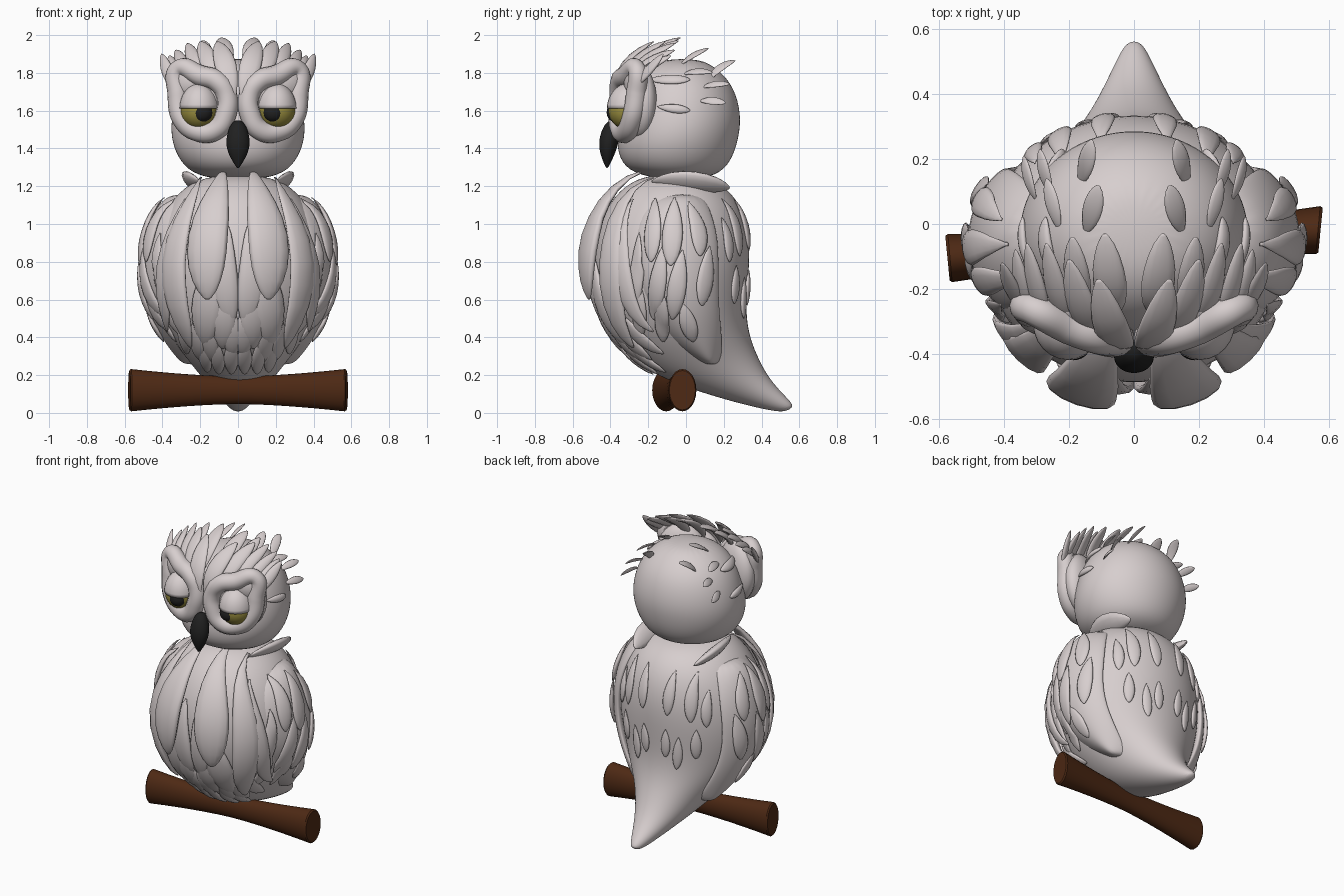
import bpy, bmesh, math
from mathutils import Vector, Matrix
from mathutils.bvhtree import BVHTree

if "Cube" in bpy.data.objects:
    bpy.data.objects.remove(bpy.data.objects["Cube"])


def material(name, rgb):
    m = bpy.data.materials.new(name)
    m.diffuse_color = (*rgb, 1)
    m.use_nodes = True
    m.node_tree.nodes["Principled BSDF"].inputs["Base Color"].default_value = m.diffuse_color
    return m


PLUME = material("plumage", (0.68, 0.62, 0.62))
BROWN = material("bark", (0.075, 0.022, 0.007))
YELLOW = material("iris", (0.32, 0.27, 0.05))
BLACK = material("black", (0.015, 0.015, 0.015))


def finish(bm, name, mat, subsurf=0):
    bmesh.ops.recalc_face_normals(bm, faces=bm.faces)
    me = bpy.data.meshes.new(name)
    bm.to_mesh(me)
    bm.free()
    me.materials.append(mat)
    me.polygons.foreach_set("use_smooth", [True] * len(me.polygons))
    ob = bpy.data.objects.new(name, me)
    bpy.context.collection.objects.link(ob)
    if subsurf:
        ob.modifiers.new("smooth", 'SUBSURF').levels = subsurf
        ob.modifiers["smooth"].render_levels = subsurf
    return ob


def loft(name, rings, mat=PLUME, subsurf=0, side=1):
    bm = bmesh.new()
    vs = [[bm.verts.new((p[0] * side, p[1], p[2])) for p in r] for r in rings]
    n = len(vs[0])
    for a, b in zip(vs, vs[1:]):
        for i in range(n):
            bm.faces.new((a[i], a[(i + 1) % n], b[(i + 1) % n], b[i]))
    bm.faces.new(vs[0])
    bm.faces.new(vs[-1])
    return finish(bm, name, mat, subsurf)


def angles(n):
    return [2 * math.pi * i / n for i in range(n)]


def eased(n):
    return [(1 - math.cos(math.pi * i / (n - 1))) / 2 for i in range(n)]


def sections(rows, n=24):
    """Rows of front y, front z, back y, back z, half width."""
    rings = []
    for fy, fz, by, bz, rx in rows:
        rings.append([Vector((rx * math.sin(a),
                              (fy + by) / 2 + (by - fy) / 2 * math.cos(a),
                              (fz + bz) / 2 + (bz - fz) / 2 * math.cos(a))) for a in angles(n)])
    return rings


def ball(name, c, r, mat, side=1, cut=None, turn=0):
    bm = bmesh.new()
    bmesh.ops.create_uvsphere(bm, u_segments=24, v_segments=16, radius=1)
    bm.transform(Matrix.Translation((c[0] * side, c[1], c[2])) @ Matrix.Rotation(turn * side, 4, 'Z')
                 @ Matrix.Diagonal((*r, 1)))
    if cut is not None:
        g = bm.verts[:] + bm.edges[:] + bm.faces[:]
        bmesh.ops.bisect_plane(bm, geom=g, plane_co=(0, 0, cut), plane_no=(0, 0, 1), clear_inner=True)
        bmesh.ops.holes_fill(bm, edges=[e for e in bm.edges if e.is_boundary])
    return finish(bm, name, mat)


SIDES = ((1, "right"), (-1, "left"))

# body running into the tail
body = loft("body_and_tail", sections([
    (-.14, 1.265, .04, 1.25, .10), (-.29, 1.235, .19, 1.22, .25), (-.41, 1.12, .30, 1.10, .375),
    (-.485, .95, .345, .92, .45), (-.50, .75, .335, .72, .475), (-.46, .55, .32, .55, .435),
    (-.38, .38, .335, .42, .36), (-.20, .21, .375, .31, .25), (.04, .12, .43, .2, .165),
    (.26, .055, .495, .12, .10), (.45, .01, .555, .06, .05), (.525, .005, .57, .03, .025)]), subsurf=2)

# head
head = loft("head", sections([
    (-.10, 1.875, .08, 1.875, .10), (-.22, 1.835, .18, 1.815, .22), (-.31, 1.73, .26, 1.72, .31),
    (-.35, 1.58, .295, 1.58, .355), (-.37, 1.45, .285, 1.47, .36), (-.36, 1.35, .255, 1.36, .325),
    (-.29, 1.265, .19, 1.265, .25), (-.1, 1.235, .05, 1.235, .1)]), subsurf=2)

# wings hugging the body: front edge y, back edge y, z, centre x, half thickness
wing_rings = []
for fy, by, z, xc, t in ((-.12, .08, 1.16, .33, .03), (-.23, .13, 1.09, .395, .05), (-.28, .18, .92, .45, .055),
                         (-.27, .175, .72, .47, .055), (-.21, .18, .54, .435, .05),
                         (-.11, .195, .39, .36, .045), (.04, .19, .285, .295, .03), (.1, .17, .255, .27, .015)):
    wing_rings.append([Vector((xc + t * math.sin(a) - .07 * math.cos(a) ** 2,
                               (fy + by) / 2 + (by - fy) / 2 * math.cos(a), z)) for a in angles(16)])
wings = [loft("wing_" + n, wing_rings, subsurf=2, side=s) for s, n in SIDES]

# surface used to lay feathers on
bpy.context.view_layer.update()
deps = bpy.context.evaluated_depsgraph_get()


def surface(*obs):
    vs, fs = [], []
    for ob in obs:
        me = ob.evaluated_get(deps).to_mesh()
        base = len(vs)
        vs += [v.co.copy() for v in me.vertices]
        fs += [[base + i for i in p.vertices] for p in me.polygons]
    return BVHTree.FromPolygons(vs, fs)


skin = surface(body, wings[0])
head_skin = surface(head)


def feather(name, pts, norms, width, thick):
    """Flat rounded teardrop following a path; mirrored to both sides."""
    rings, n = [], len(pts)
    for i, t in enumerate(eased(n)):
        k = max(.015, math.sin(math.pi * t ** 1.25)) ** .55
        tan = (pts[min(i + 1, n - 1)] - pts[max(i - 1, 0)]).normalized()
        across = tan.cross(norms[i]).normalized()
        up = across.cross(tan)
        rings.append([pts[i] + across * width * k * math.cos(a) + up * thick * k * math.sin(a)
                      for a in angles(12)])
    for s, side in SIDES:
        loft(f"{name}_{side}", rings, side=s)


def laid(name, axis, rows, tree=skin, n=13, flare=0.0):
    """Feathers projected on a surface: u0, z0, u1, z1, half width, lift, bow."""
    for j, (u0, z0, u1, z1, w, lift, bow) in enumerate(rows):
        pts, norms = [], []
        for t in eased(n):
            u, z = u0 + (u1 - u0) * t + bow * math.sin(math.pi * t), z0 + (z1 - z0) * t
            o = {'front': (u, -2, z), 'back': (u, 2, z), 'side': (2, u, z)}[axis]
            d = {'front': (0, 1, 0), 'back': (0, -1, 0), 'side': (-1, 0, 0)}[axis]
            loc, nor, _, _ = tree.ray_cast(Vector(o), Vector(d))
            if loc is None:
                loc, nor, _, _ = tree.find_nearest(Vector(o) + Vector(d) * 1.7)
            if nor.dot(Vector(d)) > 0:
                nor = -nor
            pts.append(loc + nor * lift - Vector(d) * flare * t)
            norms.append(nor)
        feather(f"{name}_{j + 1}", pts, norms, w, max(.014, w * .33))


# breast and belly feathers
laid("breast_feather", 'front', [
    (.07, 1.255, .15, .61, .112, .04, .035), (.19, 1.225, .24, .36, .085, .022, .11),
    (.27, 1.12, .36, .44, .06, .02, .06)], flare=.035)
laid("belly_feather", 'front', [
    (.10, .85, .17, .36, .085, .015, .02), (.05, .98, .035, .48, .075, .02, .03),
    (.07, .72, .08, .35, .07, .014, 0), (.03, .55, .03, .31, .05, .014, 0),
    (.15, .52, .14, .28, .05, .012, 0), (.22, .50, .20, .29, .05, .012, 0), (.29, .52, .27, .32, .045, .01, 0),
    (.035, .40, .035, .215, .038, .012, 0), (.11, .39, .10, .215, .038, .012, 0),
    (.18, .38, .16, .225, .038, .012, 0)])

# wing feathers
laid("wing_feather", 'side', [
    (-.16, 1.13, -.18, .80, .05, .012, 0), (-.06, 1.13, -.08, .78, .055, .012, 0),
    (.01, 1.11, .07, .83, .048, .012, .02), (-.24, .95, -.27, .55, .045, .012, 0),
    (-.12, .88, -.17, .50, .05, .01, 0), (-.02, .86, -.07, .50, .05, .01, 0),
    (.12, .88, .08, .57, .05, .01, 0), (-.25, .70, -.24, .40, .045, .008, 0),
    (-.13, .66, -.12, .38, .045, .008, 0), (-.02, .58, .04, .38, .045, .006, 0)])

# back feathers
laid("back_feather", 'back', [
    (.10, 1.13, .09, .86, .038, .008, 0), (.22, 1.13, .23, .83, .042, .008, 0),
    (.30, 1.03, .31, .80, .035, .008, 0), (.08, .76, .07, .57, .032, .008, 0),
    (.16, .72, .14, .50, .032, .008, 0), (.26, .78, .25, .58, .035, .008, 0)])

# flat feathers on the sides of the head
laid("cheek_feather", 'side', [(-.20, 1.76, .02, 1.76, .03, .008, 0), (-.15, 1.62, .02, 1.60, .024, .006, 0)],
     head_skin)


def free(name, rows, thick=.016):
    """Feathers standing free, each on a curved path: root, control, tip, half width."""
    for j, (*p, w) in enumerate(rows):
        a, b, c = map(Vector, p)
        pts = [a.lerp(b, t).lerp(b.lerp(c, t), t) for t in eased(12)]
        norms = [(q - Vector((0, 0.1, 1.45))).normalized() for q in pts]
        feather(f"{name}_{j + 1}", pts, norms, w, thick)


# crest, sweeping up and back
free("crest_feather", [
    ((.03, -.37, 1.62), (.05, -.42, 1.84), (.11, -.17, 1.965), .057),
    ((.06, -.28, 1.78), (.07, -.24, 1.92), (.09, -.03, 1.985), .052),
    ((.12, -.35, 1.72), (.15, -.32, 1.87), (.20, -.11, 1.965), .048),
    ((.16, -.26, 1.77), (.17, -.22, 1.90), (.19, -.04, 1.97), .043),
    ((.20, -.31, 1.76), (.23, -.27, 1.87), (.27, -.06, 1.955), .038),
    ((.27, -.30, 1.75), (.29, -.26, 1.85), (.33, -.06, 1.92), .034),
    ((.32, -.28, 1.74), (.34, -.24, 1.82), (.365, -.08, 1.89), .03),
    ((.33, -.28, 1.72), (.37, -.23, 1.78), (.405, -.12, 1.90), .034)])
free("crown_feather", [
    ((.15, -.03, 1.84), (.13, .03, 1.90), (.11, .12, 1.93), .032),
    ((.17, .12, 1.76), (.15, .17, 1.84), (.13, .26, 1.865), .03),
    ((.23, -.02, 1.79), (.25, .05, 1.82), (.27, .14, 1.80), .026),
    ((.25, .08, 1.72), (.28, .15, 1.75), (.29, .23, 1.74), .024),
    ((.30, .07, 1.65), (.33, .13, 1.66), (.34, .21, 1.64), .024)], .008)
# collar
free("collar_feather", [((.20, -.18, 1.225), (.28, .0, 1.245), (.22, .23, 1.19), .07)], .03)

# face: disc, rim, eye, pupil, lid
for s, side in SIDES:
    ball("face_disc_" + side, (.205, -.255, 1.65), (.16, .085, .2), PLUME, s, turn=.4)
    ball("brow_" + side, (.27, -.265, 1.75), (.095, .055, .09), PLUME, s, turn=.45)
    outline = [(.06, -.35, 1.68), (.11, -.345, 1.755), (.20, -.315, 1.785), (.315, -.262, 1.82), (.318, -.262, 1.69),
               (.292, -.285, 1.555), (.21, -.315, 1.49), (.115, -.345, 1.50), (.065, -.355, 1.58)]
    cu = bpy.data.curves.new("face_rim_" + side, 'CURVE')
    cu.dimensions = '3D'
    cu.bevel_depth = .056
    cu.bevel_resolution = 4
    sp = cu.splines.new('BEZIER')
    sp.bezier_points.add(len(outline) - 1)
    for bp, p in zip(sp.bezier_points, outline):
        bp.co = (p[0] * s, p[1], p[2])
        bp.handle_left_type = bp.handle_right_type = 'AUTO'
    sp.bezier_points[3].radius = .85
    sp.use_cyclic_u = True
    cu.materials.append(PLUME)
    bpy.context.collection.objects.link(bpy.data.objects.new("face_rim_" + side, cu))
    ball("eye_" + side, (.205, -.31, 1.6), (.1, .1, .1), YELLOW, s)
    ball("pupil_" + side, (.187, -.375, 1.59), (.052, .045, .05), BLACK, s)
    ball("eyelid_" + side, (.205, -.305, 1.605), (.107, .115, .14), PLUME, s, cut=1.612)

# beak
loft("beak", sections([
    (-.40, 1.55, -.37, 1.55, .015), (-.435, 1.53, -.35, 1.52, .045), (-.465, 1.45, -.35, 1.44, .07),
    (-.46, 1.38, -.375, 1.37, .057), (-.435, 1.32, -.40, 1.32, .022), (-.423, 1.295, -.413, 1.295, .006)], 12),
     BLACK, subsurf=2)

# perch, thinner in the middle and slightly turned
perch = []
for i in range(-1, 14):
    u = max(-1, min(1, i / 6 - 1))
    k = (.65 + .35 * abs(u) ** 1.6) * (.93 if i in (-1, 13) else 1)
    x = .575 * u if i in (-1, 13) else .567 * u
    perch.append([Vector((x + .008 * math.sin(u) * math.cos(a), -.062 + .043 * u + .074 * k * math.cos(a),
                          .12 + .112 * k * math.sin(a))) for a in angles(24)])
ob = loft("perch", perch, BROWN)
bpy.context.view_layer.objects.active = ob
ob.select_set(True)
bpy.ops.object.shade_smooth_by_angle()
